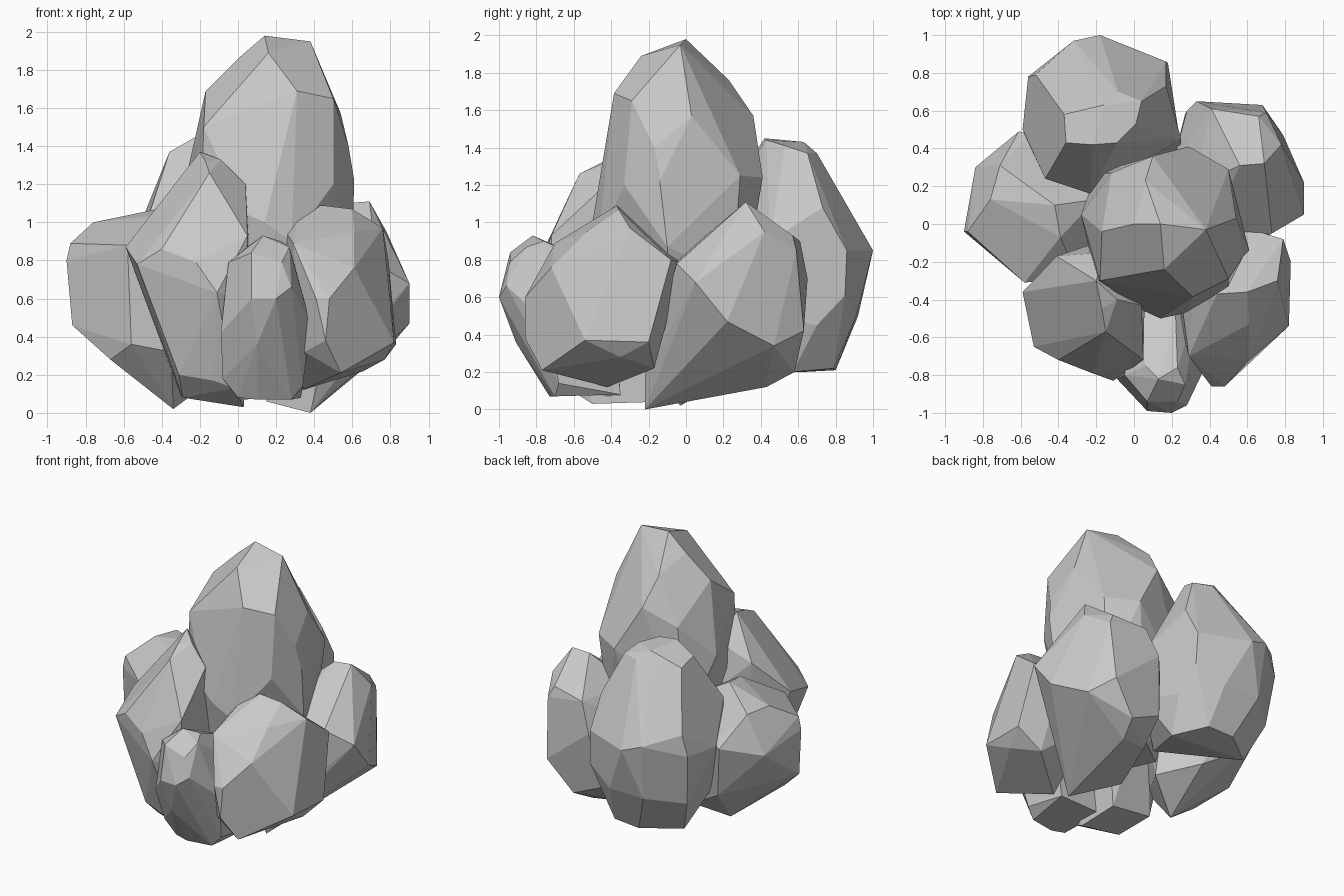
import bpy
import bmesh
import math

stone = bpy.data.materials.new("grey_stone")
stone.diffuse_color = (0.58, 0.58, 0.58, 1.0)


def boulder(name, *corners):
    """Wrap a faceted convex stone around its key corners."""
    bm = bmesh.new()
    for c in corners:
        bm.verts.new(c)
    bmesh.ops.convex_hull(bm, input=bm.verts[:])
    loose = [v for v in bm.verts if not v.link_faces]
    bmesh.ops.delete(bm, geom=loose, context='VERTS')
    # merge nearly coplanar triangles into broad chipped facets
    bmesh.ops.dissolve_limit(bm, angle_limit=math.radians(8),
                             verts=bm.verts[:], edges=bm.edges[:])
    bmesh.ops.recalc_face_normals(bm, faces=bm.faces[:])
    mesh = bpy.data.meshes.new(name)
    bm.to_mesh(mesh)
    bm.free()
    mesh.materials.append(stone)
    obj = bpy.data.objects.new(name, mesh)
    bpy.context.collection.objects.link(obj)
    return obj


# tall central stone: summit, shoulders, waist, hidden foot
boulder("central_peak",
        (.14, 0, 1.98), (.38, -.03, 1.95), (.17, -.1, 1.93), (.16, -.24, 1.89),
        (-.17, -.04, 1.69), (-.18, -.3, 1.5), (.31, -.385, 1.69), (0, 0, 1.86),
        (.06, .23, 1.76), (-.12, .27, 1.45), (.1, .36, 1.57), (.29, .41, 1.24),
        (.5, .29, 1.25), (.54, .03, 1.57), (.5, -.29, 1.65), (.58, -.17, 1.4),
        (.61, -.14, 1.22), (.5, -.33, 1.2), (-.28, .05, 1.2), (.14, -.5, 1.0),
        (.28, -.47, .9), (.03, -.45, 1.05), (.6, -.1, .87), (.53, .08, .87),
        (.45, .25, .7), (-.2, .27, .8), (-.2, -.3, .9), (.1, -.35, .3),
        (.4, -.1, .3), (.1, .25, .3), (-.1, .1, .3))

# large stone at the back with a broad base
boulder("back_boulder",
        (-.36, .43, 1.37), (-.22, .42, 1.45), (-.09, .43, 1.44), (.01, .53, 1.41),
        (.04, .65, 1.37), (-.085, .7, 1.37), (-.16, .63, 1.43), (-.37, .58, 1.34),
        (-.52, .79, .97), (-.18, 1.0, .85), (-.32, .97, .9), (-.56, .78, .82),
        (.17, .73, 1.08), (.17, .86, .85), (.18, .85, .61), (.25, .45, .9),
        (-.59, .5, .8), (-.47, .24, 1.03), (-.23, .16, 1.05), (-.3, .92, .5),
        (-.02, .91, .5), (-.52, .73, .45), (.2, .7, .45), (-.18, .8, .21),
        (.02, .79, .22), (-.42, .62, .2), (.15, .57, .2), (-.5, .3, .5),
        (0, .2, .3), (.25, .4, .5))

# right rear stone, leaning outward from a low inner foot
boulder("right_back_boulder",
        (.69, .32, 1.11), (.56, .31, 1.1), (.66, .57, .93), (.41, .61, .9),
        (.33, .65, .7), (.7, .59, .85), (.78, .42, .95), (.9, .22, .47),
        (.9, .05, .68), (.73, -.05, .78), (.79, .47, .34), (.68, .63, .42),
        (.45, .43, .12), (.5, .58, .2), (.38, -.22, 0), (.42, -.22, .18),
        (.15, .05, .06), (.28, .6, .6), (.27, .58, .3), (.25, .4, .14),
        (.2, .3, .7), (.32, .2, .9), (.4, -.05, .8))

# right front stone
boulder("right_front_boulder",
        (.44, -.37, 1.09), (.6, -.36, 1.07), (.32, -.32, 1.06), (.61, -.53, .95),
        (.76, -.3, .97), (.79, -.08, .8), (.59, -.02, .78), (.83, -.2, .36),
        (.82, -.54, .37), (.48, -.86, .6), (.41, -.86, .6), (.29, -.7, .89),
        (.61, -.72, .76), (.46, -.86, .38), (.54, -.77, .21), (.35, -.74, .32),
        (.34, -.42, .12), (.77, -.35, .28), (.66, -.17, .22), (.24, -.5, .6),
        (.25, -.4, .95), (.3, -.1, .5), (.4, -.1, .85))

# left stone with a broad sloping top
boulder("left_boulder",
        (-.9, -.04, .8), (-.88, -.04, .89), (-.71, .31, .99), (-.76, .13, 1.0),
        (-.42, .1, 1.07), (-.39, -.07, 1.04), (-.58, -.31, .88), (-.87, -.06, .46),
        (-.56, -.29, .36), (-.67, -.18, .28), (-.34, -.03, .02), (-.84, .3, .72),
        (-.61, .49, .78), (-.55, .48, .8), (-.55, .42, .4), (-.3, .35, .25),
        (-.2, .13, .95), (-.3, -.28, .85), (-.35, -.28, .32), (-.1, .1, .2),
        (-.1, .2, .7))

# left front stone with a pointed crest
boulder("left_front_boulder",
        (-.2, -.3, 1.37), (-.17, -.45, 1.32), (-.09, -.4, 1.33), (.04, -.43, 1.2),
        (.05, -.55, 1.05), (-.15, -.57, 1.26), (-.41, -.17, 1.1), (-.59, -.36, .87),
        (-.53, -.65, .78), (-.4, -.72, .86), (-.22, -.79, .79), (-.11, -.83, .63),
        (.05, -.72, .93), (.04, -.72, .6), (-.31, -.62, .2), (-.29, -.5, .08),
        (.03, -.5, .03), (-.13, -.67, .17), (-.02, -.66, .13), (.03, -.18, .04),
        (-.3, -.2, .09), (.06, -.2, .9), (-.2, -.1, .9), (-.15, -.15, 1.2))

# small upright stone at the front
boulder("front_stone",
        (.07, -.99, .6), (.2, -1.0, .6), (.28, -.96, .66), (.07, -.94, .84),
        (.23, -.94, .79), (.27, -.85, .87), (.13, -.82, .93), (.23, -.76, .9),
        (.06, -.75, .88), (.05, -.58, .8), (.22, -.48, .78), (-.05, -.8, .79),
        (-.09, -.82, .42), (.1, -.91, .36), (.38, -.75, .47), (.34, -.68, .14),
        (.28, -.7, .07), (.1, -.73, .07), (0, -.71, .08), (-.08, -.73, .18),
        (0, -.35, .07), (.33, -.35, .08), (.35, -.4, .6), (0, -.4, .7))
